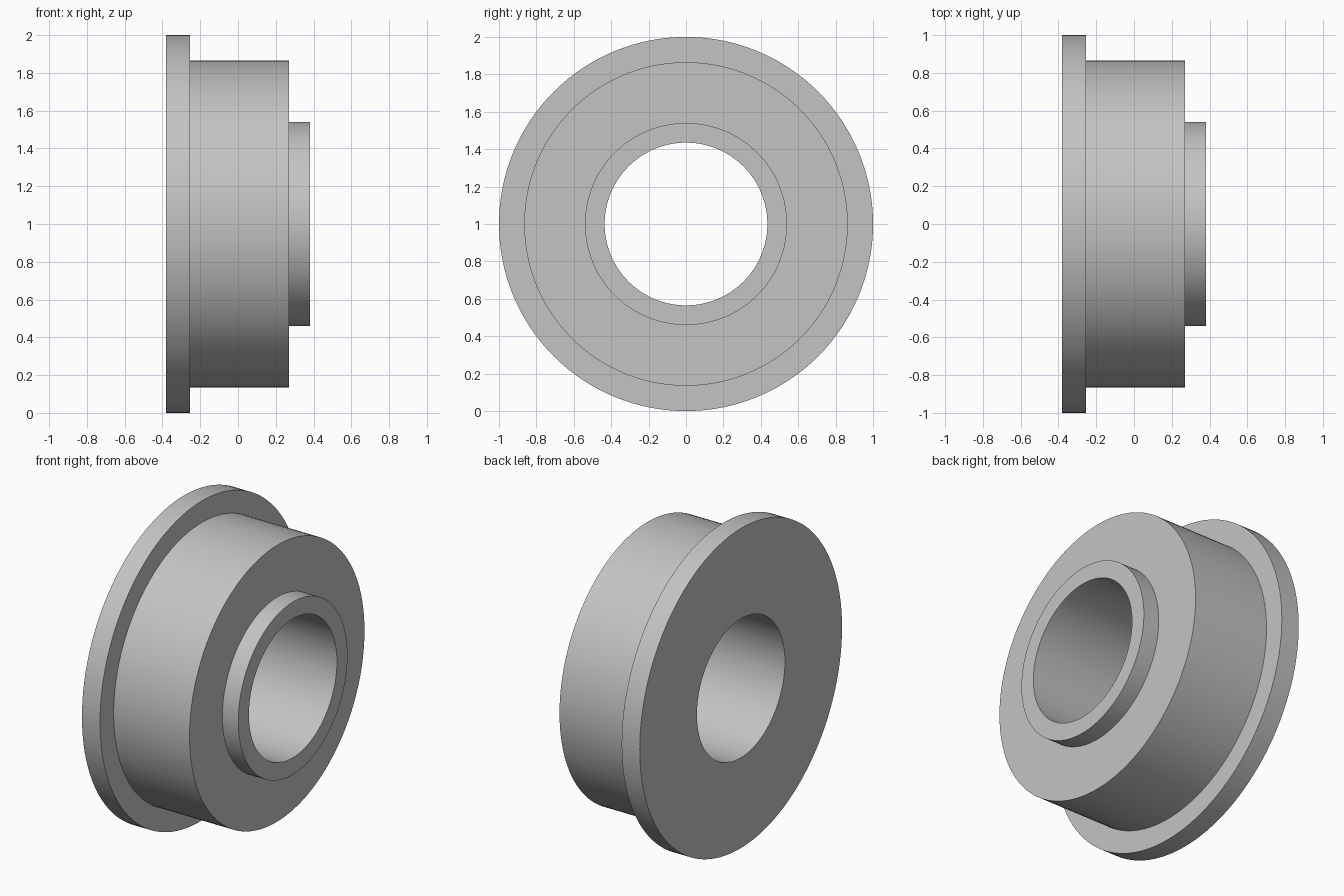
import bpy, bmesh, math
from mathutils import Matrix, Vector

cube = bpy.data.objects.get("Cube")
if cube:
    bpy.data.objects.remove(cube, do_unlink=True)

# Single plain grey material
grey = bpy.data.materials.new("light_grey")
grey.use_nodes = True
colour = (0.55, 0.55, 0.55, 1.0)
grey.diffuse_color = colour
grey.node_tree.nodes["Principled BSDF"].inputs["Base Color"].default_value = colour

SEGMENTS = 128
BORE = 0.435

# Closed half-section: (position along the axis, radius)
profile = [
    (-0.38, BORE), (-0.38, 1.0),      # flange back face
    (-0.255, 1.0), (-0.255, 0.865),   # flange rim and shoulder
    (0.27, 0.865), (0.27, 0.54),      # main body
    (0.38, 0.54), (0.38, BORE),       # raised collar
]

# Revolve the section around the x axis
bm = bmesh.new()
rings = []
for i in range(SEGMENTS):
    turn = Matrix.Rotation(2 * math.pi * i / SEGMENTS, 3, 'X')
    rings.append([bm.verts.new(turn @ Vector((x, 0, r))) for x, r in profile])
for i, ring in enumerate(rings):
    following = rings[(i + 1) % SEGMENTS]
    for j in range(len(profile)):
        k = (j + 1) % len(profile)
        bm.faces.new((ring[j], ring[k], following[k], following[j]))
bmesh.ops.recalc_face_normals(bm, faces=bm.faces)

mesh = bpy.data.meshes.new("flanged_bushing")
bm.to_mesh(mesh)
bm.free()
mesh.materials.append(grey)

bushing = bpy.data.objects.new("flanged_bushing", mesh)
bushing.location.z = 1.0
bpy.context.collection.objects.link(bushing)

# Smooth round walls, crisp edges
bpy.ops.object.select_all(action='DESELECT')
bushing.select_set(True)
bpy.context.view_layer.objects.active = bushing
bpy.ops.object.shade_smooth_by_angle(angle=math.radians(30))
